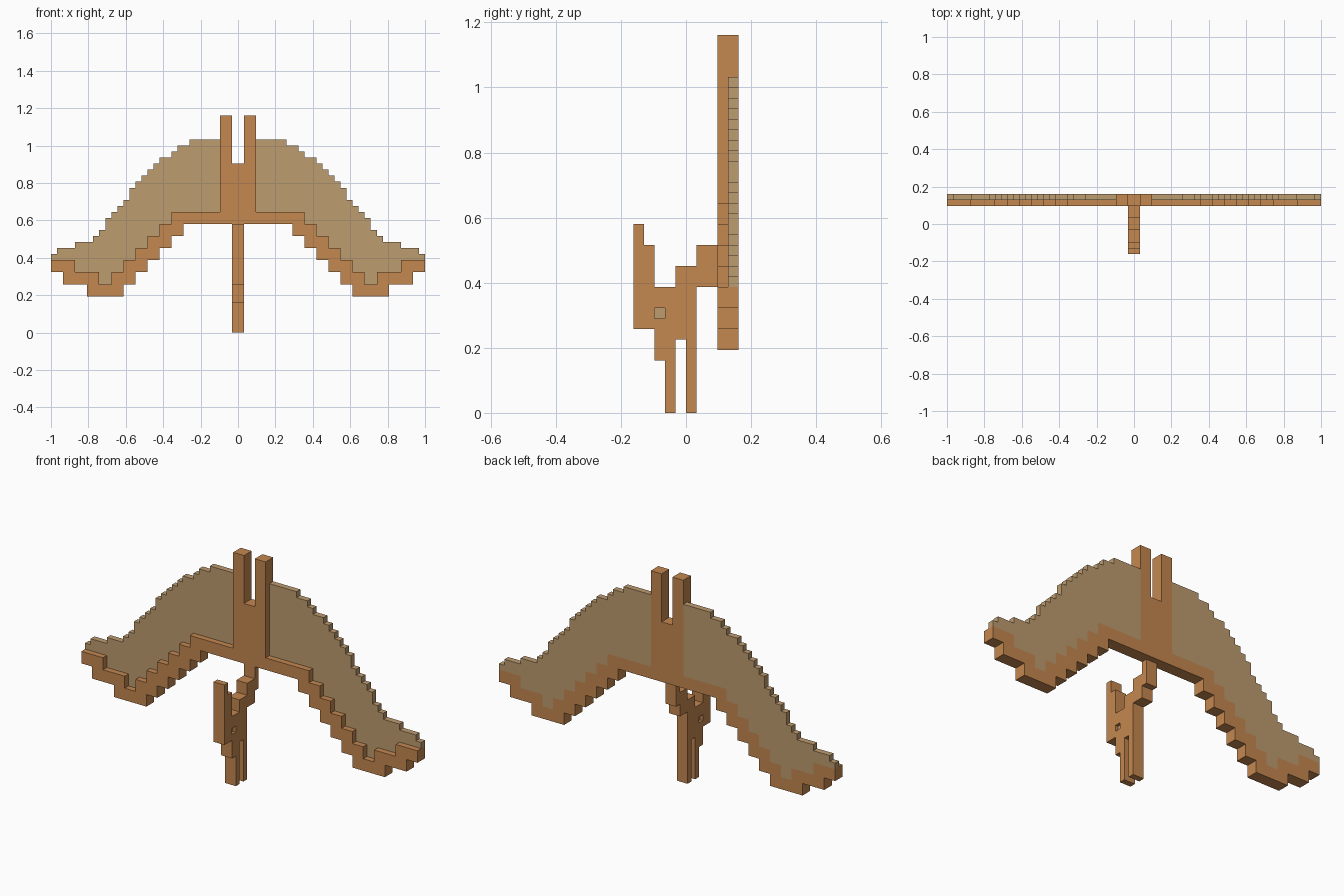
import bpy
import bmesh

cube = bpy.data.objects.get("Cube")
if cube:
    bpy.data.objects.remove(cube, do_unlink=True)

U = 2 / 62  # size of one block


def material(name, rgb):
    mat = bpy.data.materials.new(name)
    mat.use_nodes = True
    mat.diffuse_color = (*rgb, 1)
    mat.node_tree.nodes["Principled BSDF"].inputs["Base Color"].default_value = (*rgb, 1)
    return mat


brown = material("warm brown", (0.55, 0.242, 0.08))
tan = material("dull tan", (0.515, 0.332, 0.16))


def stairs(start, steps):
    """Corner points of a staircase given as (end, height) pairs."""
    points = []
    for end, height in steps:
        points += [(start, height), (end, height)]
        start = end
    return points


def plate(name, outline, axis, low, high, mat):
    """Extrude an outline (block units) along x or y."""
    def place(a, b, c):
        return (c * U, a * U, b * U) if axis == "x" else (a * U, c * U, b * U)

    outline = [p for i, p in enumerate(outline) if p != outline[i - 1]]
    bm = bmesh.new()
    face = bm.faces.new([bm.verts.new(place(a, b, low)) for a, b in outline])
    moved = bmesh.ops.extrude_face_region(bm, geom=[face])["geom"]
    for v in moved:
        if isinstance(v, bmesh.types.BMVert):
            v.co["xyz".index(axis)] = high * U
    bmesh.ops.recalc_face_normals(bm, faces=bm.faces)
    mesh = bpy.data.meshes.new(name)
    bm.to_mesh(mesh)
    bm.free()
    mesh.materials.append(mat)
    obj = bpy.data.objects.new(name, mesh)
    bpy.context.collection.objects.link(obj)
    return obj


def rect(a0, a1, b0, b1):
    return [(a0, b0), (a1, b0), (a1, b1), (a0, b1)]


def mirrored(points):
    return [(-a, b) for a, b in reversed(points)]


# Stepped wing edges from the middle out to the tip
bone_low = stairs(0, [(9, 18), (11, 16), (13, 14), (15, 12), (17, 10), (19, 8),
                      (25, 6), (29, 8), (31, 10)])
bone_high = stairs(3, [(11, 20), (13, 18), (15, 16), (17, 14), (19, 12), (21, 10),
                       (23, 8), (27, 10), (31, 12)])
skin_high = stairs(3, [(8, 32), (10, 31), (11, 30), (13, 29), (14, 28), (15, 27),
                       (16, 26), (17, 25), (18, 24), (19, 22), (20, 21), (21, 20),
                       (22, 19), (23, 17), (24, 16), (27, 15), (30, 14), (31, 13)])

# Wing bones with the forked tail in the middle
fork = [(3, 36), (1, 36), (1, 28)]
half = bone_low[1:] + bone_high[::-1] + fork
plate("wing_bones_and_tail", half + mirrored(half), "y", 3, 5, brown)

# Wing skins
skin = bone_high + skin_high[::-1]
plate("left_wing_skin", skin, "y", 4, 5, tan)
plate("right_wing_skin", mirrored(skin), "y", 4, 5, tan)

# Body, head and legs cut from one side profile
under = stairs(-5, [(-3, 8), (-2, 5), (-1, 0), (0, 7), (1, 0), (3, 12), (4, 14)])
over = stairs(-5, [(-4, 18), (-3, 16), (-1, 12), (1, 14), (3, 16), (4, 18)])
body = plate("body", under + over[::-1], "x", -1, 1, brown)

# Sunken eyes
cutter = plate("eye_cutter", rect(-3, -2, 9, 10), "x", -2, 2, brown)
cutter.hide_render = True
cutter.hide_viewport = True
cut = body.modifiers.new("eye sockets", "BOOLEAN")
cut.operation = "DIFFERENCE"
cut.solver = "EXACT"
cut.object = cutter
plate("eyes", rect(-3, -2, 9, 10), "x", -0.5, 0.5, tan)
